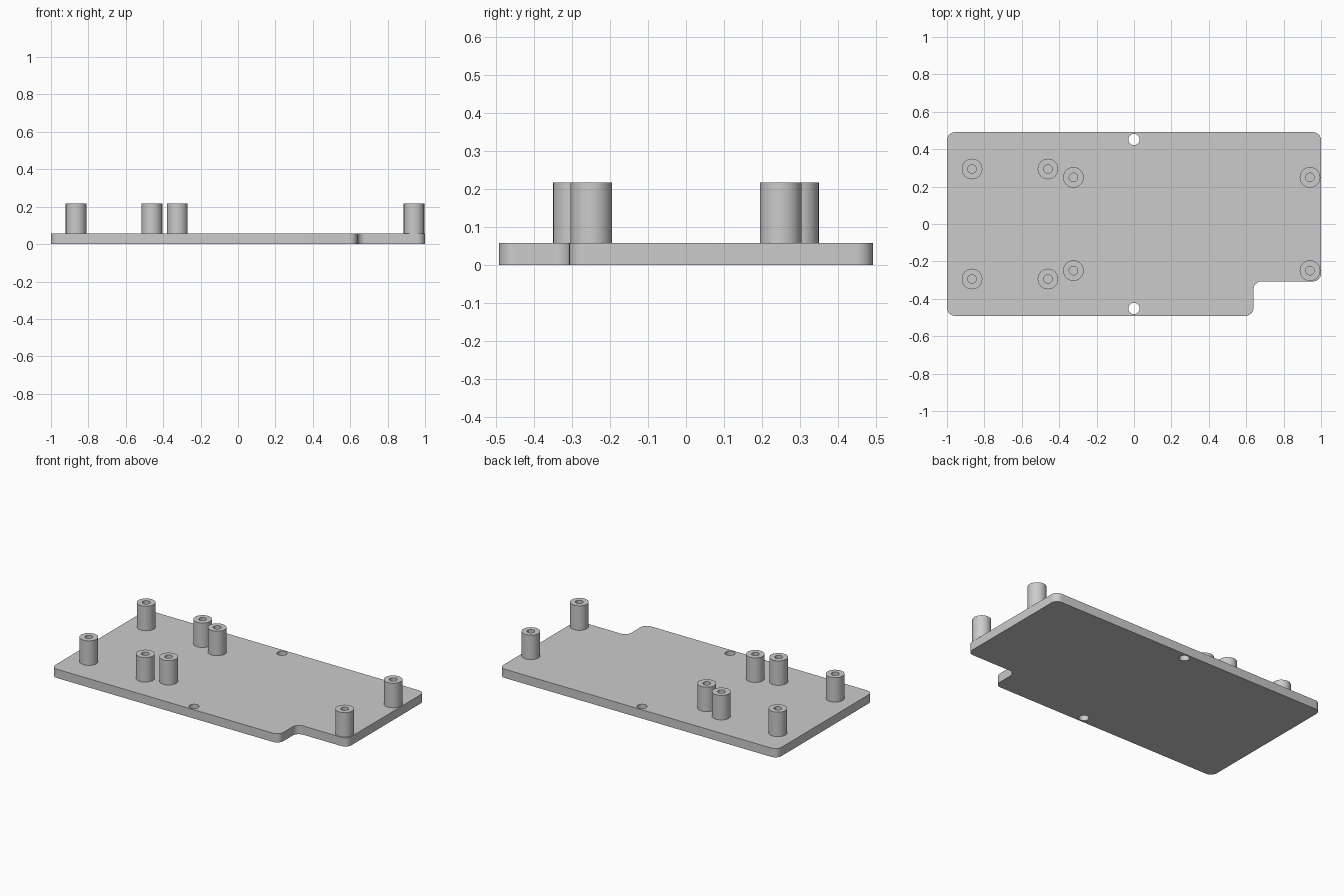
import bpy
import bmesh
import math
from mathutils import Matrix, Vector

cube = bpy.data.objects.get("Cube")
if cube:
    bpy.data.objects.remove(cube, do_unlink=True)

THICK, TOP = 0.057, 0.216
HALF_Y = 0.491
NOTCH_X, NOTCH_Y = 0.639, -0.307
CORNER = 0.043

grey = bpy.data.materials.new("plain grey")
grey.use_nodes = True
grey.diffuse_color = (0.6, 0.6, 0.6, 1)
grey.node_tree.nodes["Principled BSDF"].inputs["Base Color"].default_value = (0.6, 0.6, 0.6, 1)


def finish(bm, name, location=(0, 0, 0)):
    """Turn a bmesh into a smooth-shaded object with sharp edges kept."""
    bmesh.ops.recalc_face_normals(bm, faces=bm.faces[:])
    mesh = bpy.data.meshes.new(name)
    bm.to_mesh(mesh)
    bm.free()
    mesh.materials.append(grey)
    obj = bpy.data.objects.new(name, mesh)
    obj.location = location
    bpy.context.collection.objects.link(obj)
    bpy.ops.object.select_all(action='DESELECT')
    obj.select_set(True)
    bpy.context.view_layer.objects.active = obj
    bpy.ops.object.shade_smooth_by_angle(angle=math.radians(30))


# Base plate: notched outline with rounded corners and two through holes
bm = bmesh.new()
outline = [(-1, -HALF_Y), (NOTCH_X, -HALF_Y), (NOTCH_X, NOTCH_Y),
           (1, NOTCH_Y), (1, HALF_Y), (-1, HALF_Y)]
face = bm.faces.new([bm.verts.new((x, y, 0)) for x, y in outline])
bmesh.ops.bevel(bm, geom=bm.verts[:], offset=CORNER, segments=8,
                profile=0.5, affect='VERTICES')
bmesh.ops.delete(bm, geom=bm.faces[:], context='FACES_ONLY')
for side in (-1, 1):
    bmesh.ops.create_circle(bm, cap_ends=False, segments=32, radius=0.03,
                            matrix=Matrix.Translation((0, side * 0.452, 0)))
bmesh.ops.triangle_fill(bm, edges=bm.edges[:], use_beauty=True, normal=(0, 0, 1))
extruded = bmesh.ops.extrude_face_region(bm, geom=bm.faces[:], use_keep_orig=True)
raised = [g for g in extruded["geom"] if isinstance(g, bmesh.types.BMVert)]
bmesh.ops.translate(bm, verts=raised, vec=(0, 0, THICK))
finish(bm, "base_plate")


# Standoff: a tube turned from a profile, standing on the plate
def standoff(name, x, y):
    bm = bmesh.new()
    profile = [(0.055, THICK), (0.055, TOP), (0.023, TOP), (0.023, THICK)]
    verts = [bm.verts.new((r, 0, z)) for r, z in profile]
    edges = [bm.edges.new(pair) for pair in zip(verts, verts[1:])]
    bmesh.ops.spin(bm, geom=verts + edges, cent=Vector(), axis=(0, 0, 1),
                   angle=math.tau, steps=40, use_merge=True)
    bmesh.ops.remove_doubles(bm, verts=bm.verts[:], dist=0.0001)
    finish(bm, name, (x, y, 0))


# Two rectangular sets of four standoffs
for group, xs, y in (("small_board", (-0.866, -0.46), 0.294),
                     ("large_board", (-0.324, 0.941), 0.249)):
    for end, x in zip(("right", "left"), xs):
        for row, side in (("front", -1), ("back", 1)):
            standoff(f"{group}_standoff_{row}_{end}", x, side * y)
